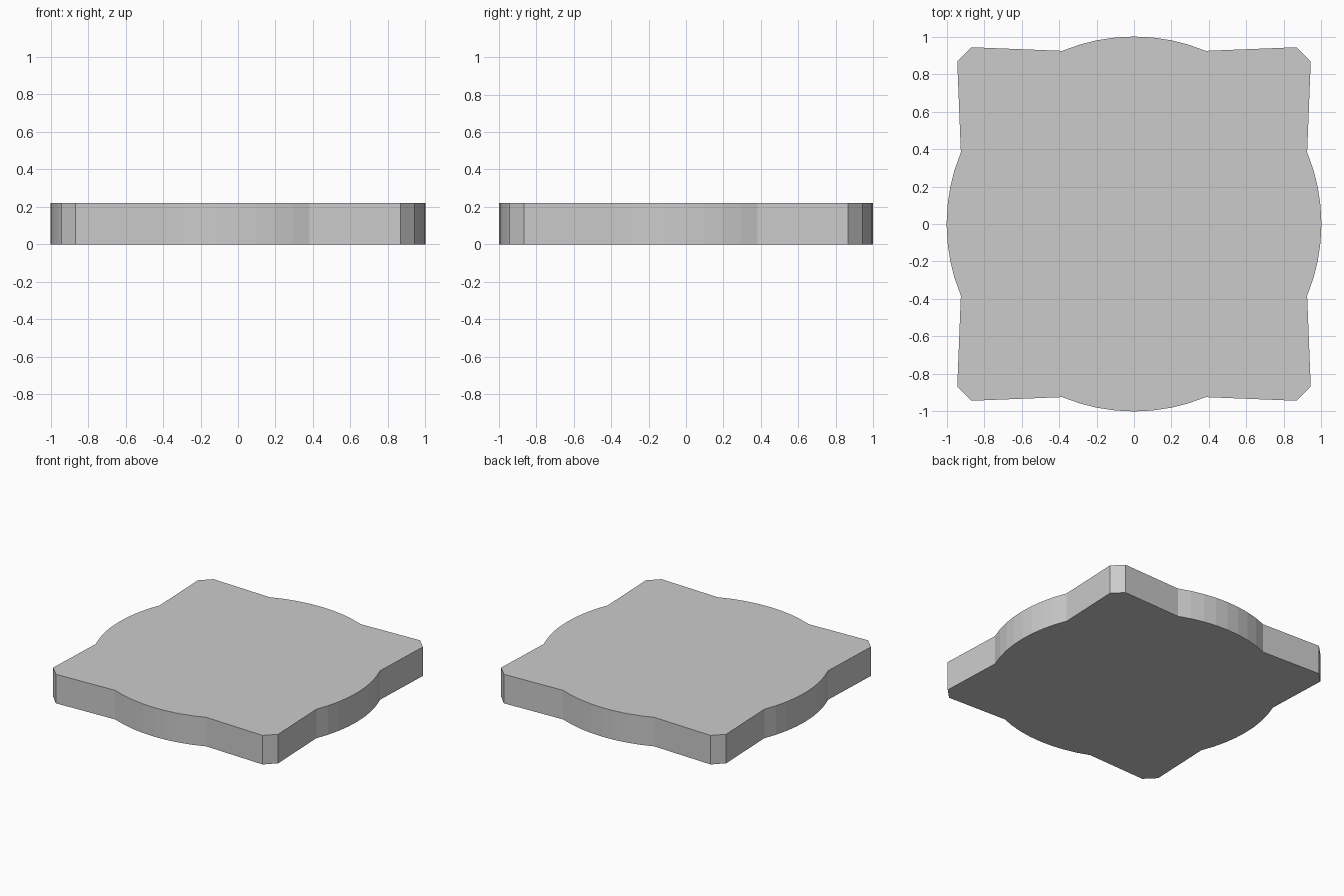
import bpy, bmesh, math

if "Cube" in bpy.data.objects:
    bpy.data.objects.remove(bpy.data.objects["Cube"])

HEIGHT = 0.22
ARC_STEPS = 8

# One quarter of the outline: bulging arc, then a chamfered corner
quarter = []
for i in range(ARC_STEPS + 1):
    a = math.radians(-22.5 + 45 * i / ARC_STEPS)
    quarter.append((math.cos(a), math.sin(a)))
quarter += [(0.943, 0.866), (0.866, 0.943)]

# Repeat the quarter around the centre
outline = []
for k in range(4):
    c, s = round(math.cos(k * math.pi / 2)), round(math.sin(k * math.pi / 2))
    outline += [(c * x - s * y, s * x + c * y) for x, y in quarter]

# Extrude the outline into a flat-shaded slab
bm = bmesh.new()
base = bm.faces.new([bm.verts.new((x, y, 0)) for x, y in outline])
top = bmesh.ops.extrude_face_region(bm, geom=[base], use_keep_orig=True)
bmesh.ops.translate(bm, vec=(0, 0, HEIGHT),
                    verts=[g for g in top["geom"] if isinstance(g, bmesh.types.BMVert)])
bmesh.ops.recalc_face_normals(bm, faces=bm.faces)
mesh = bpy.data.meshes.new("scalloped_slab")
bm.to_mesh(mesh)
bm.free()
bpy.context.collection.objects.link(bpy.data.objects.new("scalloped_slab", mesh))
